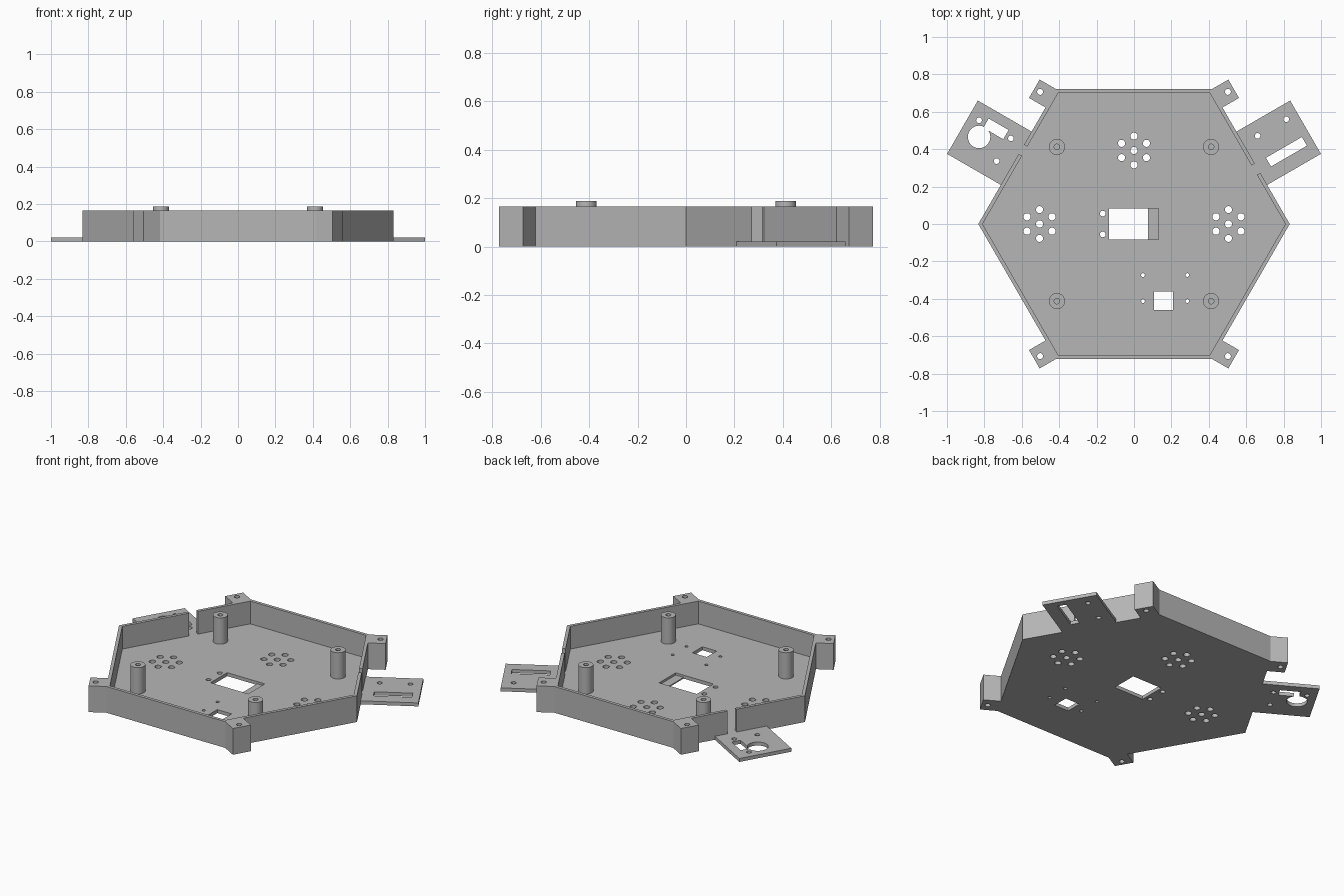
import bpy, bmesh
from math import sin, cos, pi, radians, sqrt

cube = bpy.data.objects.get("Cube")
if cube:
    bpy.data.objects.remove(cube, do_unlink=True)

APOTHEM, WALL = 0.721, 0.02
FLOOR, RIM, POST_TOP = 0.022, 0.166, 0.188

grey = bpy.data.materials.new("plain grey")
grey.use_nodes = True
grey.diffuse_color = (0.47, 0.47, 0.47, 1)
grey.node_tree.nodes["Principled BSDF"].inputs["Base Color"].default_value = (0.47, 0.47, 0.47, 1)


def side_point(angle, n, t):
    """Point n outward and t counter-clockwise along the side facing angle."""
    a = radians(angle)
    return (n * cos(a) - t * sin(a), n * sin(a) + t * cos(a))


def side_rect(angle, n0, n1, t0, t1):
    return [side_point(angle, n, t) for n, t in ((n0, t0), (n1, t0), (n1, t1), (n0, t1))]


def rect(x0, x1, y0, y1):
    return [(x0, y0), (x1, y0), (x1, y1), (x0, y1)]


def circle(centre, r, count=28):
    return [(centre[0] + r * cos(2 * pi * i / count),
             centre[1] + r * sin(2 * pi * i / count)) for i in range(count)]


def prism(name, outline, z0, z1):
    bm = bmesh.new()
    base = bm.faces.new([bm.verts.new((x, y, z0)) for x, y in outline])
    top = bmesh.ops.extrude_face_region(bm, geom=[base])["geom"]
    for v in top:
        if isinstance(v, bmesh.types.BMVert):
            v.co.z = z1
    bmesh.ops.recalc_face_normals(bm, faces=bm.faces)
    mesh = bpy.data.meshes.new(name)
    bm.to_mesh(mesh)
    bm.free()
    mesh.materials.append(grey)
    obj = bpy.data.objects.new(name, mesh)
    bpy.context.collection.objects.link(obj)
    return obj


def cut(obj, outlines, z0=-0.1, z1=0.4):
    """Cut prisms through an object, then discard the cutters."""
    cutters = []
    for outline in outlines:
        cutter = prism("cutter", outline, z0, z1)
        cutter.hide_render = True
        mod = obj.modifiers.new("cut", 'BOOLEAN')
        mod.operation, mod.solver, mod.object = 'DIFFERENCE', 'EXACT', cutter
        cutters.append(cutter)
    bpy.context.view_layer.update()
    graph = bpy.context.evaluated_depsgraph_get()
    mesh = bpy.data.meshes.new_from_object(obj.evaluated_get(graph))
    obj.modifiers.clear()
    obj.data = mesh
    for cutter in cutters:
        bpy.data.objects.remove(cutter, do_unlink=True)


parts = []

# Hexagonal floor with its openings
floor = prism("floor_plate", circle((0, 0), APOTHEM * 2 / sqrt(3), 6), 0, FLOOR)
parts.append(floor)
holes = [rect(-0.134, 0.075, -0.083, 0.083), rect(0.107, 0.208, -0.46, -0.36)]
for cx, cy in ((0, 0.393), (-0.505, 0), (0.505, 0)):
    holes.append(circle((cx, cy), 0.019))
    for i in range(6):
        a = radians(30 + 60 * i)
        holes.append(circle((cx + 0.077 * cos(a), cy + 0.077 * sin(a)), 0.019))
holes += [circle((-0.167, y), 0.015) for y in (-0.056, 0.056)]
holes += [circle((x, y), 0.01) for x in (0.048, 0.285) for y in (-0.412, -0.273)]
cut(floor, holes)
# Recessed ledge beside the central opening
cut(floor, [rect(0.06, 0.13, -0.083, 0.083)], 0.008)

# Perimeter walls with mitred corners and two cable gaps
gaps = {30: (-0.101, -0.043), 150: (-0.073, -0.016)}
inner = APOTHEM - WALL
for angle in range(30, 390, 60):
    to, ti = APOTHEM / sqrt(3), inner / sqrt(3)
    runs = [(-to, -ti, ti, to)]
    if angle in gaps:
        g0, g1 = gaps[angle]
        runs = [(-to, -ti, g0, g0), (g1, g1, ti, to)]
    for o0, i0, i1, o1 in runs:
        outline = [side_point(angle, n, t) for n, t in
                   ((APOTHEM, o0), (APOTHEM, o1), (inner, i1), (inner, i0))]
        parts.append(prism("wall", outline, FLOOR, RIM))

# Drilled mounting lugs near four corners
for angle, s in ((30, 1), (150, -1), (210, 1), (330, -1)):
    lug = prism("corner_lug", side_rect(angle, APOTHEM, 0.823, s * 0.303, s * 0.4165), 0, RIM)
    cut(lug, [circle(side_point(angle, 0.788, s * 0.361), 0.016)])
    parts.append(lug)

# Left tab with a long slot
left_tab = prism("left_tab", side_rect(30, APOTHEM, 1.053, -0.175, 0.154), 0, FLOOR)
cut(left_tab, [side_rect(30, 0.788, 1.01, -0.1, -0.046)] +
    [circle(side_point(30, n, 0.078), 0.015) for n in (0.808, 0.985)])
parts.append(left_tab)

# Right tab with a round opening and a notch joined to it
right_tab = prism("right_tab", side_rect(150, APOTHEM, 1.053, -0.154, 0.175), 0, FLOOR)
cut(right_tab, [circle(side_point(150, 0.95, 0.011), 0.06, 40),
                side_rect(150, 0.832, 0.955, -0.1, -0.043)] +
    [circle(side_point(150, n, t), 0.015) for n, t in
     ((0.995, -0.066), (0.804, 0.076), (0.799, -0.067))])
parts.append(right_tab)

# Standoff posts with blind screw holes
for x in (-0.412, 0.412):
    for y in (-0.412, 0.412):
        post = prism("standoff_post", circle((x, y), 0.043, 32), FLOOR, POST_TOP)
        cut(post, [circle((x, y), 0.015)], 0.03)
        parts.append(post)

# Smooth the round surfaces and keep the edges crisp
bpy.ops.object.select_all(action='DESELECT')
for obj in parts:
    obj.select_set(True)
bpy.context.view_layer.objects.active = parts[0]
bpy.ops.object.shade_smooth_by_angle(angle=radians(30))
